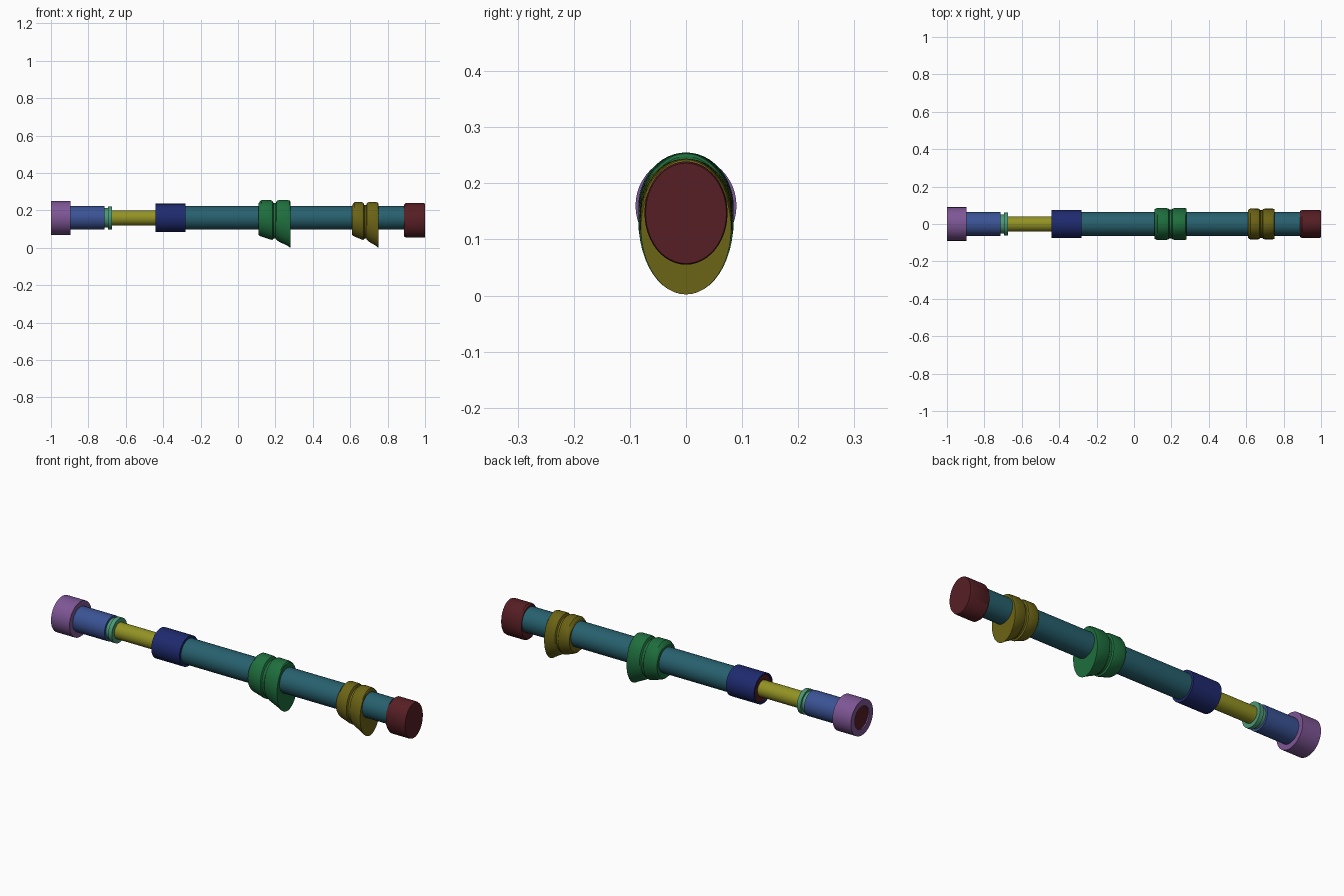
import bpy, bmesh, math

if "Cube" in bpy.data.objects:
    bpy.data.objects.remove(bpy.data.objects["Cube"])

SEG = 48


def material(name, rgb):
    """Material from a display colour, converted to linear."""
    m = bpy.data.materials.new(name)
    m.diffuse_color = (*[c ** 2.2 for c in rgb], 1)
    m.use_nodes = True
    m.node_tree.nodes["Principled BSDF"].inputs["Base Color"].default_value = m.diffuse_color
    return m


def loft(name, sections, mat, caps=True):
    """Skin ellipses along x; each section is (x, z_bottom, z_top, y_radius)."""
    bm = bmesh.new()
    rings = []
    for x, lo, hi, ry in sections:
        ring = []
        for i in range(SEG):
            a = 2 * math.pi * i / SEG
            ring.append(bm.verts.new((x, ry * math.cos(a),
                                      (lo + hi) / 2 + (hi - lo) / 2 * math.sin(a))))
        rings.append(ring)
    for r, s in zip(rings, rings[1:]):
        for i in range(SEG):
            j = (i + 1) % SEG
            bm.faces.new((r[i], r[j], s[j], s[i]))
    if caps:
        bm.faces.new(rings[0])
        bm.faces.new(rings[-1])
    bmesh.ops.recalc_face_normals(bm, faces=bm.faces[:])
    me = bpy.data.meshes.new(name)
    bm.to_mesh(me)
    bm.free()
    ob = bpy.data.objects.new(name, me)
    bpy.context.collection.objects.link(ob)
    me.materials.append(mat)
    bpy.ops.object.select_all(action='DESELECT')
    ob.select_set(True)
    bpy.context.view_layer.objects.active = ob
    bpy.ops.object.shade_smooth_by_angle(angle=math.radians(30))
    return ob


def turned(name, profile, mat, zc=0.16, caps=True):
    """Round part from (x, radius) points."""
    return loft(name, [(x, zc - r, zc + r, r) for x, r in profile], mat, caps)


purple = material("purple", (0.49, 0.34, 0.58))
blue = material("blue", (0.24, 0.33, 0.58))
mint = material("mint", (0.30, 0.59, 0.46))
yellow = material("yellow", (0.57, 0.57, 0.16))
navy = material("navy", (0.14, 0.18, 0.43))
teal = material("teal", (0.17, 0.38, 0.43))
green = material("green", (0.14, 0.43, 0.25))
olive = material("olive", (0.42, 0.39, 0.11))
maroon = material("maroon", (0.34, 0.14, 0.16))

# Eyepiece end with shallow recess and dark lens
turned("eyepiece", [(-0.99, 0.058), (-1.0, 0.058), (-1.0, 0.09),
                    (-0.895, 0.09), (-0.895, 0.06)], purple, caps=False)
turned("eyepiece_lens", [(-0.993, 0.058), (-0.985, 0.058)], maroon)

# Rear tube, grooved collar and thin draw tube
turned("rear_tube", [(-0.91, 0.063), (-0.715, 0.063)], blue)
turned("collar", [(-0.715, 0.052), (-0.695, 0.052), (-0.695, 0.062),
                  (-0.674, 0.062), (-0.674, 0.04)], mint)
turned("draw_tube", [(-0.69, 0.041), (-0.42, 0.041)], yellow)

# Sleeve with its dark inner ring, then the main barrel
turned("sleeve", [(-0.43, 0.065), (-0.44, 0.068), (-0.44, 0.076),
                  (-0.28, 0.076), (-0.28, 0.062)], navy, caps=False)
turned("sleeve_inner_ring", [(-0.435, 0.067), (-0.425, 0.067)], maroon)
turned("barrel", [(-0.43, 0.063), (0.90, 0.063)], teal)


# Paired clamp bands whose lower side drops towards the front
def band(name, x0, length, top, ry, mat):
    shape = [(0.00, 0.070, -0.018, 0.92), (0.04, 0.064, -0.007, 0.98),
             (0.09, 0.060, 0.0, 1), (0.38, 0.044, 0.0, 1),
             (0.44, 0.042, -0.004, 0.97), (0.47, 0.050, -0.016, 0.90),
             (0.54, 0.050, -0.016, 0.90), (0.57, 0.042, -0.004, 0.97),
             (0.63, 0.034, 0.0, 1), (0.92, 0.010, 0.0, 1),
             (0.98, 0.003, -0.002, 0.99), (1.00, 0.002, -0.007, 0.98)]
    loft(name, [(x0 + t * length, lo, top + dz, ry * k)
                for t, lo, dz, k in shape], mat)


band("middle_band", 0.11, 0.17, 0.255, 0.085, green)
band("front_band", 0.61, 0.14, 0.244, 0.082, olive)

# Front cap, slightly oval with softened rims
loft("front_cap", [(0.888, 0.062, 0.232, 0.069), (0.897, 0.055, 0.239, 0.074),
                   (0.992, 0.055, 0.239, 0.074), (1.0, 0.057, 0.236, 0.072)], maroon)
